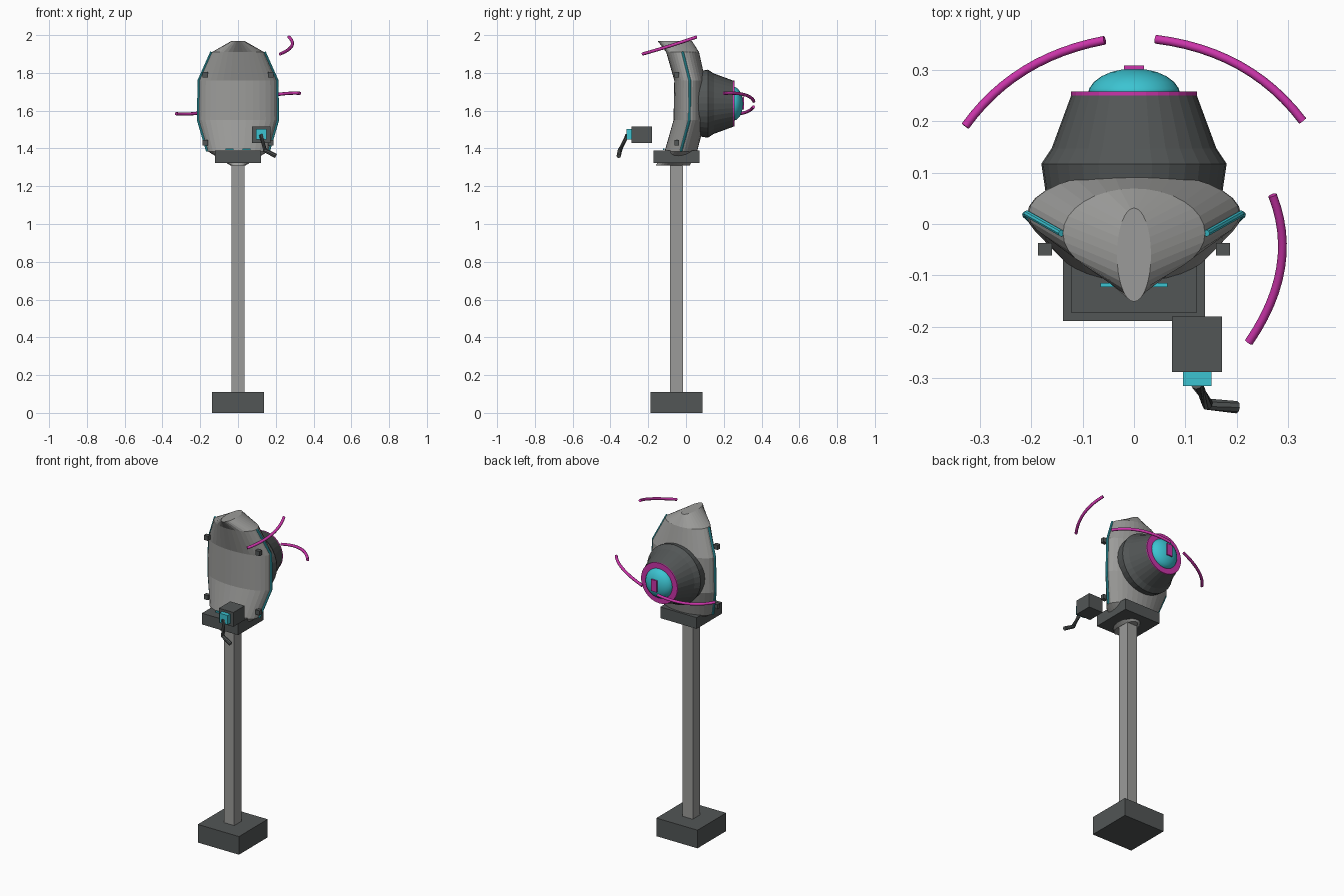
import bpy, bmesh, math
from mathutils import Vector

if "Cube" in bpy.data.objects:
    bpy.data.objects.remove(bpy.data.objects["Cube"])


def material(name, rgb):
    m = bpy.data.materials.new(name)
    m.diffuse_color = (*rgb, 1)
    m.use_nodes = True
    m.node_tree.nodes["Principled BSDF"].inputs["Base Color"].default_value = m.diffuse_color
    return m


GREY = material("light grey", (0.33, 0.33, 0.32))
DARK = material("charcoal", (0.085, 0.093, 0.093))
CYAN = material("cyan", (0.045, 0.55, 0.64))
PINK = material("magenta", (0.60, 0.035, 0.40))


def make(name, bm, mat):
    bmesh.ops.recalc_face_normals(bm, faces=bm.faces)
    me = bpy.data.meshes.new(name)
    bm.to_mesh(me)
    bm.free()
    me.materials.append(mat)
    ob = bpy.data.objects.new(name, me)
    bpy.context.collection.objects.link(ob)
    return ob


def box(name, lo, hi, mat):
    bm = bmesh.new()
    bmesh.ops.create_cube(bm, size=1)
    for v in bm.verts:
        v.co = [lo[i] + (v.co[i] + 0.5) * (hi[i] - lo[i]) for i in range(3)]
    return make(name, bm, mat)


def loft(name, rings, mat, closed=False):
    """Skin a list of point rings, capping the ends unless closed."""
    bm = bmesh.new()
    vs = [[bm.verts.new(p) for p in r] for r in rings]
    pairs = list(zip(vs, vs[1:])) + ([(vs[-1], vs[0])] if closed else [])
    for a, b in pairs:
        n = len(a)
        for i in range(n):
            j = (i + 1) % n
            bm.faces.new((a[i], a[j], b[j], b[i]))
    if not closed:
        bm.faces.new(vs[0])
        bm.faces.new(vs[-1])
    return make(name, bm, mat)


def turned(name, profile, zc, mat, n=32, closed=False):
    """Turn (radius, y) points around a front-to-back axis at height zc."""
    rings = [[(r * math.cos(2 * math.pi * i / n), y, zc + r * math.sin(2 * math.pi * i / n))
              for i in range(n)] for r, y in profile]
    return loft(name, rings, mat, closed)


def tube(name, pts, r, mat, n=8):
    pts = [Vector(p) for p in pts]
    rings = []
    for i, p in enumerate(pts):
        d = (pts[min(i + 1, len(pts) - 1)] - pts[max(i - 1, 0)]).normalized()
        ref = Vector((0, 0, 1)) if abs(d.z) < 0.8 else Vector((0, 1, 0))
        u = d.cross(ref).normalized()
        w = d.cross(u)
        rings.append([p + r * (u * math.cos(2 * math.pi * k / n) + w * math.sin(2 * math.pi * k / n))
                      for k in range(n)])
    return loft(name, rings, mat)


def arc(name, a, m, b, r, mat, n=12):
    """Smooth curved tube from a to b passing through m."""
    a, m, b = Vector(a), Vector(m), Vector(b)
    c = 2 * m - (a + b) / 2
    ts = [i / n for i in range(n + 1)]
    ob = tube(name, [(1 - t) ** 2 * a + 2 * t * (1 - t) * c + t * t * b for t in ts], r, mat)
    for p in ob.data.polygons:
        p.use_smooth = len(p.vertices) == 4
    return ob


# Stand: foot, square post, cradle
box("foot", (-0.138, -0.188, 0), (0.138, 0.087, 0.11), DARK)
box("post", (-0.035, -0.086, 0.11), (0.035, -0.015, 1.33), GREY)
box("cradle", (-0.122, -0.172, 1.322), (0.122, 0.072, 1.39), DARK)

# Curved shell lofted through ellipses: z, half width, centre y, half depth
SECTIONS = [(1.31, 0.04, -0.07, 0.09), (1.385, 0.16, -0.027, 0.086),
            (1.55, 0.208, 0.018, 0.084), (1.76, 0.205, 0.02, 0.082),
            (1.91, 0.138, -0.018, 0.087), (1.97, 0.033, -0.06, 0.091)]
N = 32
loft("shell", [[(w * math.cos(2 * math.pi * i / N), c + d * math.sin(2 * math.pi * i / N), z)
                for i in range(N)] for z, w, c, d in SECTIONS], GREY)

# Glowing side strips and corner studs
for s, side in ((-1, "left"), (1, "right")):
    tube(side + "_strip", [(s * (w + 0.003), c, z) for z, w, c, d in SECTIONS[1:5]], 0.0065, CYAN)
    for z, level in ((1.43, "lower"), (1.79, "upper")):
        box(f"{side}_{level}_stud", (s * 0.173 - 0.014, -0.061, z - 0.014),
            (s * 0.173 + 0.014, -0.037, z + 0.014), DARK)
    box(side + "_slot", (s * 0.045 - 0.02, -0.122, 1.392), (s * 0.045 + 0.02, -0.115, 1.40), CYAN)

# Rear drum with rim, lens and tab
ZC = 1.637
turned("rear_drum", [(0.17, 0.05), (0.18, 0.117), (0.16, 0.147), (0.122, 0.25)], ZC, DARK)
turned("lens_rim", [(0.122, 0.249), (0.122, 0.257), (0.086, 0.257), (0.086, 0.249)],
       ZC, PINK, closed=True)
lens = turned("lens", [(0.09 * math.cos(t * math.pi / 12), 0.25 + 0.052 * math.sin(t * math.pi / 12))
                       for t in (0, 1, 2, 3, 4, 5, 5.8)], ZC, CYAN)
for p in lens.data.polygons:
    p.use_smooth = True
box("lens_tab", (-0.019, 0.300, 1.605), (0.019, 0.308, 1.675), PINK)

# Floating curved bands
arc("right_band", (0.328, 0.20, 1.692), (0.205, 0.308, 1.685), (0.042, 0.359, 1.65), 0.0085, PINK)
arc("left_band", (-0.328, 0.19, 1.584), (-0.212, 0.299, 1.587), (-0.057, 0.357, 1.62), 0.0085, PINK)
arc("upper_band", (0.223, -0.23, 1.90), (0.285, -0.085, 1.943), (0.269, 0.056, 1.99), 0.0085, PINK)

# Control box with knob and bent crank
box("control_box", (0.074, -0.288, 1.43), (0.171, -0.18, 1.517), DARK)
box("knob", (0.095, -0.315, 1.447), (0.151, -0.288, 1.503), CYAN)
tube("crank", [(0.122, -0.31, 1.47), (0.143, -0.35, 1.39), (0.20, -0.356, 1.36)], 0.012, DARK)
